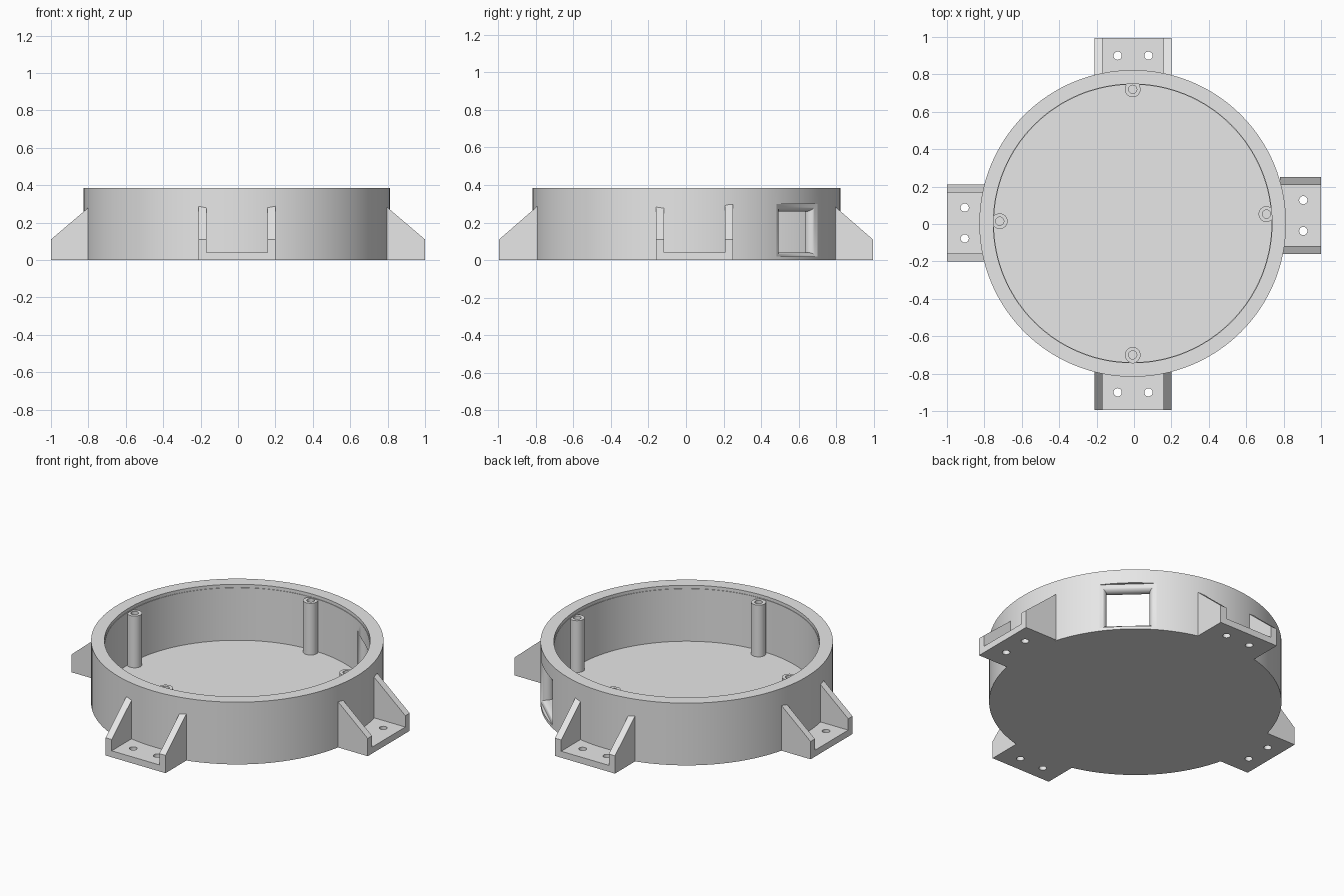
import bpy, bmesh, math
from mathutils import Matrix

if "Cube" in bpy.data.objects:
    bpy.data.objects.remove(bpy.data.objects["Cube"], do_unlink=True)

grey = bpy.data.materials.new("light_grey")
grey.use_nodes = True
grey.diffuse_color = (0.8, 0.8, 0.8, 1)
grey.node_tree.nodes["Principled BSDF"].inputs["Base Color"].default_value = (0.8, 0.8, 0.8, 1)

CX, CY = -0.007, 0.003              # centre of the round housing
OUTER, INNER = 0.82, 0.742
HEIGHT, FLOOR = 0.385, 0.04


def finish(name, bm, matrix=Matrix()):
    bmesh.ops.recalc_face_normals(bm, faces=bm.faces)
    mesh = bpy.data.meshes.new(name)
    bm.to_mesh(mesh)
    bm.free()
    mesh.transform(matrix)
    mesh.materials.append(grey)
    obj = bpy.data.objects.new(name, mesh)
    bpy.context.collection.objects.link(obj)
    return obj


def lathe(name, profile, segments, matrix):
    bm = bmesh.new()
    verts = [bm.verts.new((r, 0, z)) for r, z in profile]
    edges = [bm.edges.new(pair) for pair in zip(verts, verts[1:])]
    bmesh.ops.spin(bm, geom=verts + edges, cent=(0, 0, 0), axis=(0, 0, 1),
                   angle=math.tau, steps=segments)
    bmesh.ops.remove_doubles(bm, verts=bm.verts, dist=0.0001)
    return finish(name, bm, matrix)


def loft(name, rings, matrix=Matrix()):
    bm = bmesh.new()
    loops = [[bm.verts.new(p) for p in ring] for ring in rings]
    n = len(loops[0])
    for a, b in zip(loops, loops[1:]):
        for i in range(n):
            bm.faces.new((a[i], a[(i + 1) % n], b[(i + 1) % n], b[i]))
    bm.faces.new(loops[0])
    bm.faces.new(loops[-1])
    return finish(name, bm, matrix)


def activate(obj):
    bpy.ops.object.select_all(action="DESELECT")
    obj.select_set(True)
    bpy.context.view_layer.objects.active = obj


def cut(obj, cutter):
    mod = obj.modifiers.new("cut", "BOOLEAN")
    mod.operation, mod.solver, mod.object = "DIFFERENCE", "EXACT", cutter
    activate(obj)
    bpy.ops.object.modifier_apply(modifier=mod.name)
    bpy.data.objects.remove(cutter, do_unlink=True)


def smooth(obj):
    activate(obj)
    bpy.ops.object.shade_smooth_by_angle(angle=math.radians(30))


# Round housing: floor, wall and a shallow lid recess under the rim
centre = Matrix.Translation((CX, CY, 0))
housing = lathe("housing", [(0, 0), (OUTER, 0), (OUTER, HEIGHT), (INNER + 0.003, HEIGHT),
                            (INNER + 0.003, 0.365), (INNER, 0.365), (INNER, FLOOR),
                            (0, FLOOR)], 128, centre)

# Cable window with rounded edges, narrowest in the middle of the wall
FILLET, STEPS = 0.039, 8
sections = []
for i in range(-STEPS - 1, STEPS + 2):
    t = max(-1, min(1, i / STEPS))
    flare = FILLET * (1 - math.sqrt(1 - t * t))
    d = 0.765 + FILLET * t + (0.06 * t if abs(i) > STEPS else 0)
    low = 0.042 - (0.6 * flare if t > 0 else 0)
    w, high = 0.121 + flare, 0.26 + flare
    sections.append([(d, -w, low), (d, w, low), (d, w, high), (d, -w, high)])
cut(housing, loft("window_cutter", sections,
                  centre @ Matrix.Rotation(math.radians(47), 4, "Z")))
smooth(housing)

# Screw posts with blind holes
posts = {"front": (-0.007, -0.70), "back": (-0.007, 0.72),
         "left": (0.708, 0.053), "right": (-0.718, 0.015)}
for side, (x, y) in posts.items():
    smooth(lathe(side + "_screw_post",
                 [(0, 0.03), (0.042, 0.03), (0.042, 0.36), (0.022, 0.36),
                  (0.022, 0.1), (0, 0.1)], 32, Matrix.Translation((x, y, 0))))

# Mounting brackets: drilled plate between two sloping gussets
HALF, THICK = 0.205, 0.042
brackets = {"left": (0, 0.045, 1.0), "back": (90, 0.005, 0.995),
            "right": (180, -0.005, 1.0), "front": (270, -0.005, 0.995)}
for side, (angle, shift, reach) in brackets.items():
    place = Matrix.Rotation(math.radians(angle), 4, "Z") @ Matrix.Translation((0, shift, 0))
    inner = HALF - THICK
    plate = loft(side + "_bracket_plate",
                 [[(x, -inner, 0), (x, inner, 0), (x, inner, FLOOR), (x, -inner, FLOOR)]
                  for x in (0.78, reach)], place)
    for y in (-0.0825, 0.0825):
        cut(plate, lathe("hole_cutter", [(0, -0.1), (0.022, -0.1), (0.022, 0.1), (0, 0.1)],
                         24, place @ Matrix.Translation((reach - 0.095, y, 0))))
    smooth(plate)
    outline = [(0.78, 0), (reach, 0), (reach, 0.11), (0.78, 0.297)]
    for sign, label in ((-1, "a"), (1, "b")):
        loft(f"{side}_bracket_gusset_{label}",
             [[(x, sign * y, z) for x, z in outline] for y in (inner, HALF)], place)
